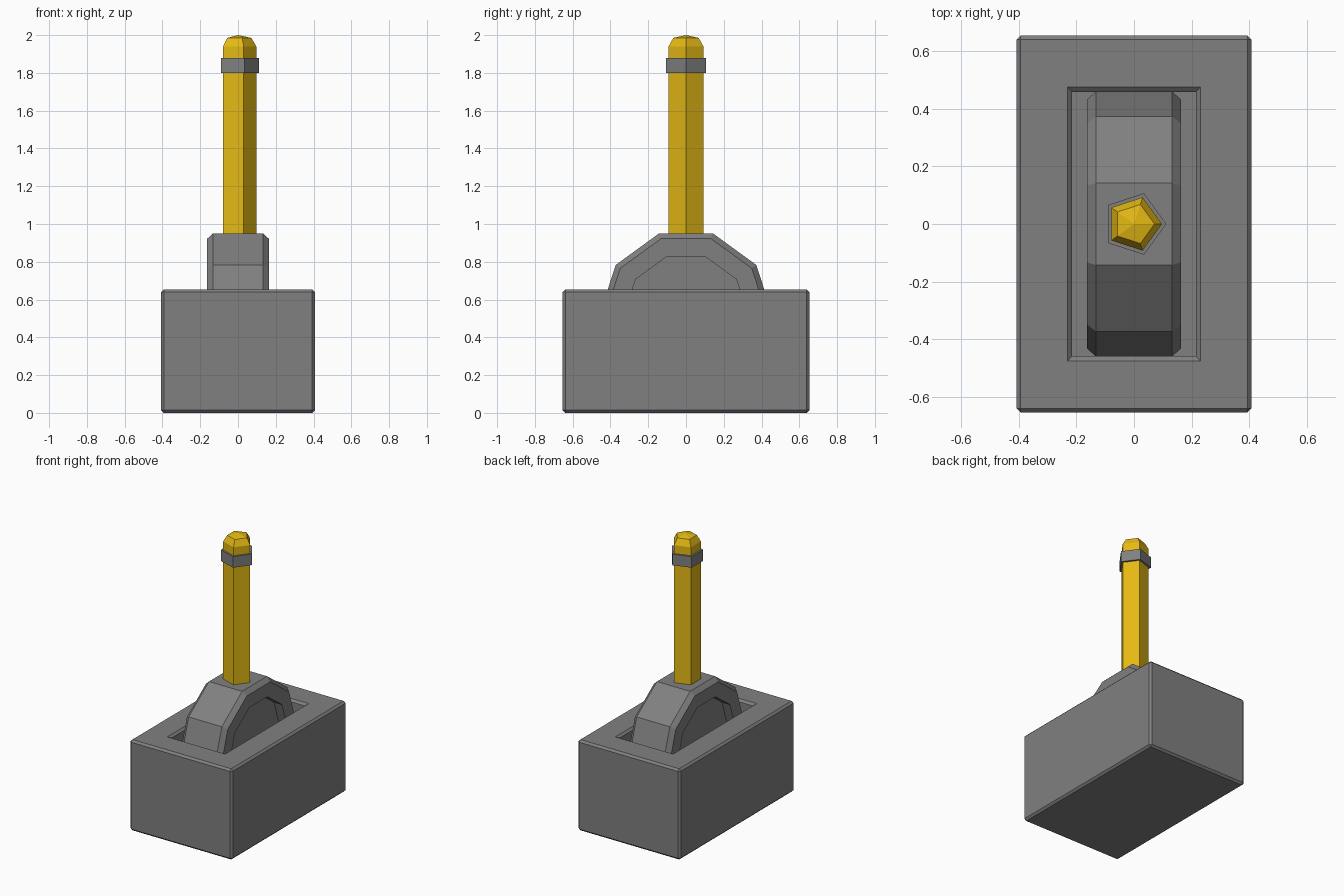
import bpy, bmesh, math
from mathutils import Vector

if "Cube" in bpy.data.objects:
    bpy.data.objects.remove(bpy.data.objects["Cube"])


def material(name, rgb):
    m = bpy.data.materials.new(name)
    m.diffuse_color = (*rgb, 1)
    m.use_nodes = True
    m.node_tree.nodes["Principled BSDF"].inputs["Base Color"].default_value = m.diffuse_color
    return m


grey = material("grey metal", (0.216, 0.216, 0.216))
yellow = material("yellow", (0.78, 0.485, 0.007))


def finish(bm, name, mat):
    bmesh.ops.recalc_face_normals(bm, faces=bm.faces)
    me = bpy.data.meshes.new(name)
    bm.to_mesh(me)
    bm.free()
    me.materials.append(mat)
    ob = bpy.data.objects.new(name, me)
    bpy.context.collection.objects.link(ob)
    return ob


def loft(name, mat, sides, rings, place, tip=None):
    """Join polygon rings (position, radius); place maps (pos, a, b) to a point."""
    bm = bmesh.new()
    loops = []
    for pos, r in rings:
        angles = [2 * math.pi * i / sides for i in range(sides)]
        loops.append([bm.verts.new(place(pos, r * math.cos(a), r * math.sin(a))) for a in angles])
    for lo, hi in zip(loops, loops[1:]):
        for i in range(sides):
            j = (i + 1) % sides
            bm.faces.new((lo[i], lo[j], hi[j], hi[i]))
    bm.faces.new(loops[0])
    if tip is None:
        bm.faces.new(loops[-1])
    else:
        apex = bm.verts.new(place(tip, 0, 0))
        for i in range(sides):
            bm.faces.new((loops[-1][i], loops[-1][(i + 1) % sides], apex))
    return finish(bm, name, mat)


# Bevelled base block with a chamfered slot sunk into its top
HX, HY, HZ = 0.407, 0.653, 0.653
bm = bmesh.new()
bmesh.ops.create_cube(bm, size=1)
for v in bm.verts:
    v.co = Vector((v.co.x * 2 * HX, v.co.y * 2 * HY, (v.co.z + 0.5) * HZ))
bmesh.ops.bevel(bm, geom=bm.edges[:], offset=0.014, segments=1, affect='EDGES')
bm.normal_update()
top = max(bm.faces, key=lambda f: f.calc_center_median().z)
for x, y, z in ((0.23, 0.475, HZ), (0.215, 0.458, 0.638), (0.215, 0.458, 0.40)):
    bmesh.ops.inset_region(bm, faces=[top], thickness=0.01, use_even_offset=True)
    for v in top.verts:
        v.co = Vector((math.copysign(x, v.co.x), math.copysign(y, v.co.y), z))
finish(bm, "base_block", grey)

# Ten-sided pivot drum with chamfered rims and recessed sides
half = [(0.10, 0.33), (0.163, 0.33), (0.163, 0.43), (0.132, 0.46)]
rings = [(-x, r) for x, r in half] + half[::-1]
loft("pivot_drum", grey, 10, rings, lambda p, a, b: (p, a, 0.513 + b))

# Five-sided lever with a domed tip, and the band around it
upright = lambda p, a, b: (a, b, p)
loft("lever_handle", yellow, 5, [(0.93, 0.097), (1.94, 0.097), (1.985, 0.071)], upright, tip=2.0)
loft("lever_band", grey, 5, [(1.80, 0.112), (1.88, 0.112)], upright)
